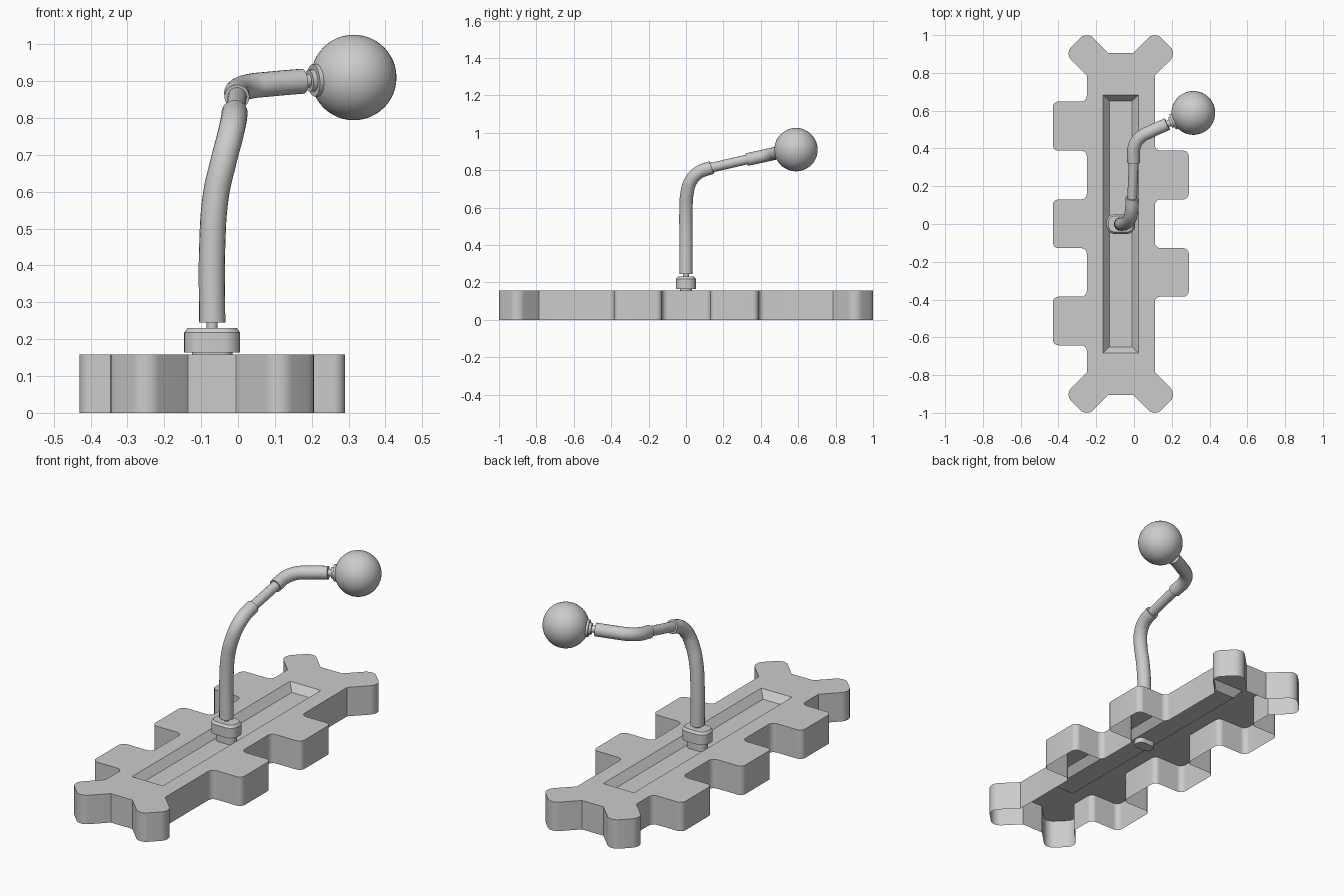
import bpy, bmesh, math
from mathutils import Vector

if "Cube" in bpy.data.objects:
    bpy.data.objects.remove(bpy.data.objects["Cube"])

CX = -0.07          # centre line of the base
TOP = 0.158         # height of the base

grey = bpy.data.materials.new("dark_grey")
grey.diffuse_color = (0.56, 0.56, 0.56, 1)
grey.use_nodes = True
grey.node_tree.nodes["Principled BSDF"].inputs["Base Color"].default_value = grey.diffuse_color


def rounded(points, seg=6):
    """Round the corners of a closed 2D outline; points are (x, y, radius)."""
    out = []
    n = len(points)
    for i, (x, y, r) in enumerate(points):
        p = Vector((x, y))
        if r == 0:
            out.append(p)
            continue
        a = (Vector(points[i - 1][:2]) - p).normalized()
        b = (Vector(points[(i + 1) % n][:2]) - p).normalized()
        half = a.angle(b) / 2
        centre = p + (a + b).normalized() * (r / math.sin(half))
        start = p + a * (r / math.tan(half)) - centre
        end = p + b * (r / math.tan(half)) - centre
        for k in range(seg + 1):
            out.append(centre + start.lerp(end, k / seg).normalized() * r)
    return out


def smooth(ob, angle=35):
    ob.data.materials.clear()
    ob.data.materials.append(grey)
    bpy.ops.object.select_all(action='DESELECT')
    ob.select_set(True)
    bpy.context.view_layer.objects.active = ob
    bpy.ops.object.shade_smooth_by_angle(angle=math.radians(angle))


def finish(name, bm):
    bmesh.ops.recalc_face_normals(bm, faces=bm.faces)
    mesh = bpy.data.meshes.new(name)
    bm.to_mesh(mesh)
    bm.free()
    ob = bpy.data.objects.new(name, mesh)
    bpy.context.collection.objects.link(ob)
    smooth(ob)
    return ob


def ring(bm, pts, z):
    return [bm.verts.new((p[0], p[1], z)) for p in pts]


def bridge(bm, a, b):
    for i in range(len(a)):
        j = (i + 1) % len(a)
        bm.faces.new((a[i], a[j], b[j], b[i]))


def loop_edges(bm, vs):
    return [bm.edges.get((vs[i - 1], vs[i])) or bm.edges.new((vs[i - 1], vs[i]))
            for i in range(len(vs))]


def rect(hx, hy, r):
    return [(CX + hx, -hy, r), (CX + hx, hy, r), (CX - hx, hy, r), (CX - hx, -hy, r)]


# Base outline: staggered side tabs and forked ends
R = 0.03


def tab_side(sign, spans):
    pts = []
    for lo, hi in spans:
        pts += [(CX + sign * 0.18, lo, R), (CX + sign * 0.36, lo, R),
                (CX + sign * 0.36, hi, R), (CX + sign * 0.18, hi, R)]
    return pts


fork = [(0.18, 0.785, 0), (0.2975, 0.9025, 0.05), (0.18, 1.02, 0.05), (0.065, 0.905, 0)]
right = tab_side(1, [(-0.385, -0.128), (0.13, 0.388)])
left = tab_side(-1, [(-0.642, -0.385), (-0.128, 0.13), (0.388, 0.648)])
outline = right
outline += [(CX + x, y, r) for x, y, r in fork]
outline += [(CX - x, y, r) for x, y, r in reversed(fork)]
outline += list(reversed(left))
outline += [(CX - x, -y, r) for x, y, r in fork]
outline += [(CX + x, -y, r) for x, y, r in reversed(fork)]

# Base: open-bottomed shell with a bevelled groove sunk in the top
bm = bmesh.new()
pts = rounded(outline)
low, high = ring(bm, pts, 0), ring(bm, pts, TOP)
bridge(bm, low, high)
rim = ring(bm, rounded(rect(0.093, 0.682, 0)), TOP)
floor = ring(bm, rounded(rect(0.060, 0.650, 0)), TOP - 0.04)
bridge(bm, rim, floor)
bm.faces.new(floor)
bmesh.ops.triangle_fill(bm, edges=loop_edges(bm, high) + loop_edges(bm, rim),
                        use_beauty=True, normal=(0, 0, 1))
finish("base", bm)


def stack(name, levels):
    """Loft of rounded rectangles: (half x, half y, radius, z)."""
    bm = bmesh.new()
    rings = [ring(bm, rounded(rect(hx, hy, r)), z) for hx, hy, r, z in levels]
    for a, b in zip(rings, rings[1:]):
        bridge(bm, a, b)
    bm.faces.new(rings[0])
    bm.faces.new(rings[-1])
    return finish(name, bm)


# Post and collar
stack("post", [(0.055, 0.032, 0.030, 0.09), (0.055, 0.032, 0.030, 0.168)])
stack("collar", [(0.076, 0.053, 0.045, 0.164), (0.076, 0.053, 0.045, 0.218),
                 (0.066, 0.043, 0.036, 0.231)])


def tube(name, path, radius):
    cu = bpy.data.curves.new(name, 'CURVE')
    cu.dimensions = '3D'
    cu.bevel_depth = radius
    cu.bevel_resolution = 8
    cu.use_fill_caps = True
    cu.resolution_u = 8
    sp = cu.splines.new('BEZIER')
    sp.bezier_points.add(len(path) - 1)
    for bp, p in zip(sp.bezier_points, path):
        bp.co = p
        bp.handle_left_type = bp.handle_right_type = 'AUTO'
    ob = bpy.data.objects.new(name, cu)
    bpy.context.collection.objects.link(ob)
    bpy.ops.object.select_all(action='DESELECT')
    ob.select_set(True)
    bpy.context.view_layer.objects.active = ob
    bpy.ops.object.convert(target='MESH')
    ob = bpy.context.object
    bm = bmesh.new()
    bm.from_mesh(ob.data)
    bmesh.ops.remove_doubles(bm, verts=bm.verts, dist=0.0001)
    bmesh.ops.recalc_face_normals(bm, faces=bm.faces)
    bm.to_mesh(ob.data)
    bm.free()
    smooth(ob)


# Bent stem in three sections
tube("stem_pin", [(CX, 0, 0.22), (CX, 0, 0.26)], 0.015)
tube("lower_stem", [(CX, 0, 0.245), (CX, 0, 0.45), (-0.06, 0, 0.59), (-0.040, 0.006, 0.68),
                    (-0.023, 0.027, 0.745), (-0.013, 0.068, 0.788), (-0.009, 0.138, 0.815)], 0.0355)
tube("middle_stem", [(-0.010, 0.12, 0.810), (-0.001, 0.345, 0.862)], 0.026)
tube("upper_stem", [(-0.003, 0.325, 0.857), (0.002, 0.41, 0.875), (0.032, 0.458, 0.886),
                    (0.085, 0.488, 0.892), (0.176, 0.529, 0.900)], 0.034)

# Stepped neck and ball
ball = Vector((0.314, 0.588, 0.91))
d = (ball - Vector((0.176, 0.529, 0.900))).normalized()
for name, far, near, r in [("neck_pin", 0.165, 0.09, 0.018), ("neck_ring", 0.132, 0.09, 0.030),
                           ("ball_collar", 0.119, 0.09, 0.044)]:
    tube(name, [ball - d * far, ball - d * near], r)
bpy.ops.mesh.primitive_uv_sphere_add(segments=48, ring_count=24, radius=0.116, location=ball)
bpy.context.object.name = "ball"
smooth(bpy.context.object)
